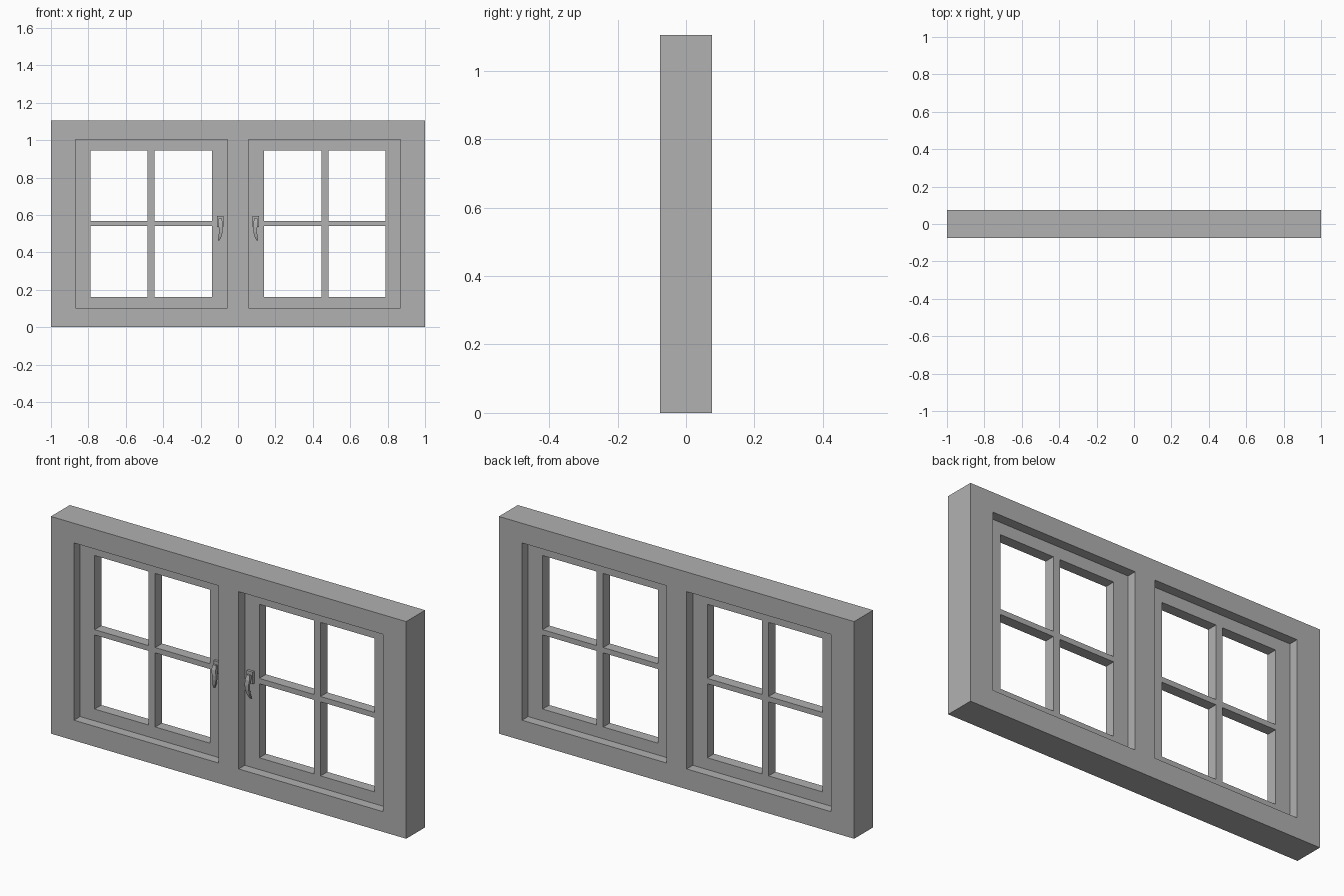
import bpy, bmesh

if "Cube" in bpy.data.objects:
    bpy.data.objects.remove(bpy.data.objects["Cube"])

# Dark grey paint
paint = bpy.data.materials.new("dark_grey_paint")
paint.diffuse_color = (0.44, 0.44, 0.44, 1)
paint.use_nodes = True
paint.node_tree.nodes["Principled BSDF"].inputs["Base Color"].default_value = paint.diffuse_color


def finish(name, bm, mirror=False):
    bmesh.ops.recalc_face_normals(bm, faces=bm.faces)
    me = bpy.data.meshes.new(name)
    bm.to_mesh(me)
    bm.free()
    me.materials.append(paint)
    ob = bpy.data.objects.new(name, me)
    bpy.context.collection.objects.link(ob)
    if mirror:
        ob.modifiers.new("mirror", 'MIRROR').use_axis[0] = True
    return ob


def pierced_panel(name, xs, zs, half_depth, mirror=False):
    """Slab on a grid of cut lines; every odd/odd cell is an opening."""
    bm = bmesh.new()
    v = [[bm.verts.new((x, -half_depth, z)) for z in zs] for x in xs]
    for i in range(len(xs) - 1):
        for j in range(len(zs) - 1):
            if not (i % 2 and j % 2):
                bm.faces.new((v[i][j], v[i + 1][j], v[i + 1][j + 1], v[i][j + 1]))
    back = bmesh.ops.extrude_face_region(bm, geom=bm.faces[:], use_keep_orig=True)
    bmesh.ops.translate(bm, vec=(0, 2 * half_depth, 0),
                        verts=[g for g in back['geom'] if isinstance(g, bmesh.types.BMVert)])
    return finish(name, bm, mirror)


def box(name, x0, x1, y0, y1, z0, z1):
    bm = bmesh.new()
    for v in bmesh.ops.create_cube(bm, size=1)['verts']:
        v.co = ((x0 + x1) / 2 + v.co.x * (x1 - x0),
                (y0 + y1) / 2 + v.co.y * (y1 - y0),
                (z0 + z1) / 2 + v.co.z * (z1 - z0))
    return finish(name, bm, mirror=True)


# Outer frame with two openings
pierced_panel("outer_frame", [-1, -0.87, -0.057, 0.057, 0.87, 1],
              [0, 0.103, 1.005, 1.105], 0.076)

# Recessed sashes, each with four panes
pierced_panel("window_sash", [0.057, 0.139, 0.447, 0.484, 0.788, 0.87],
              [0.103, 0.163, 0.54, 0.567, 0.944, 1.005], 0.027, mirror=True)

# Handle back plate and neck
box("handle_plate", 0.077, 0.111, -0.040, -0.026, 0.535, 0.596)
box("handle_neck", 0.086, 0.104, -0.052, -0.039, 0.558, 0.578)

# Bowed, tapering lever: (x, y, z, half width, half thickness) per section
sections = [(0.095, -0.049, 0.582, 0.009, 0.005), (0.095, -0.054, 0.560, 0.012, 0.007),
            (0.092, -0.056, 0.535, 0.011, 0.007), (0.092, -0.055, 0.510, 0.010, 0.006),
            (0.096, -0.051, 0.485, 0.008, 0.005), (0.103, -0.045, 0.463, 0.004, 0.003)]
bm = bmesh.new()
rings = [[bm.verts.new((x + sx * w, y + sy * t, z))
          for sx, sy in ((-1, -1), (1, -1), (1, 1), (-1, 1))]
         for x, y, z, w, t in sections]
for a, b in zip(rings, rings[1:]):
    for k in range(4):
        n = (k + 1) % 4
        bm.faces.new((a[k], a[n], b[n], b[k]))
bm.faces.new(rings[0])
bm.faces.new(rings[-1])
finish("handle_lever", bm, True)
